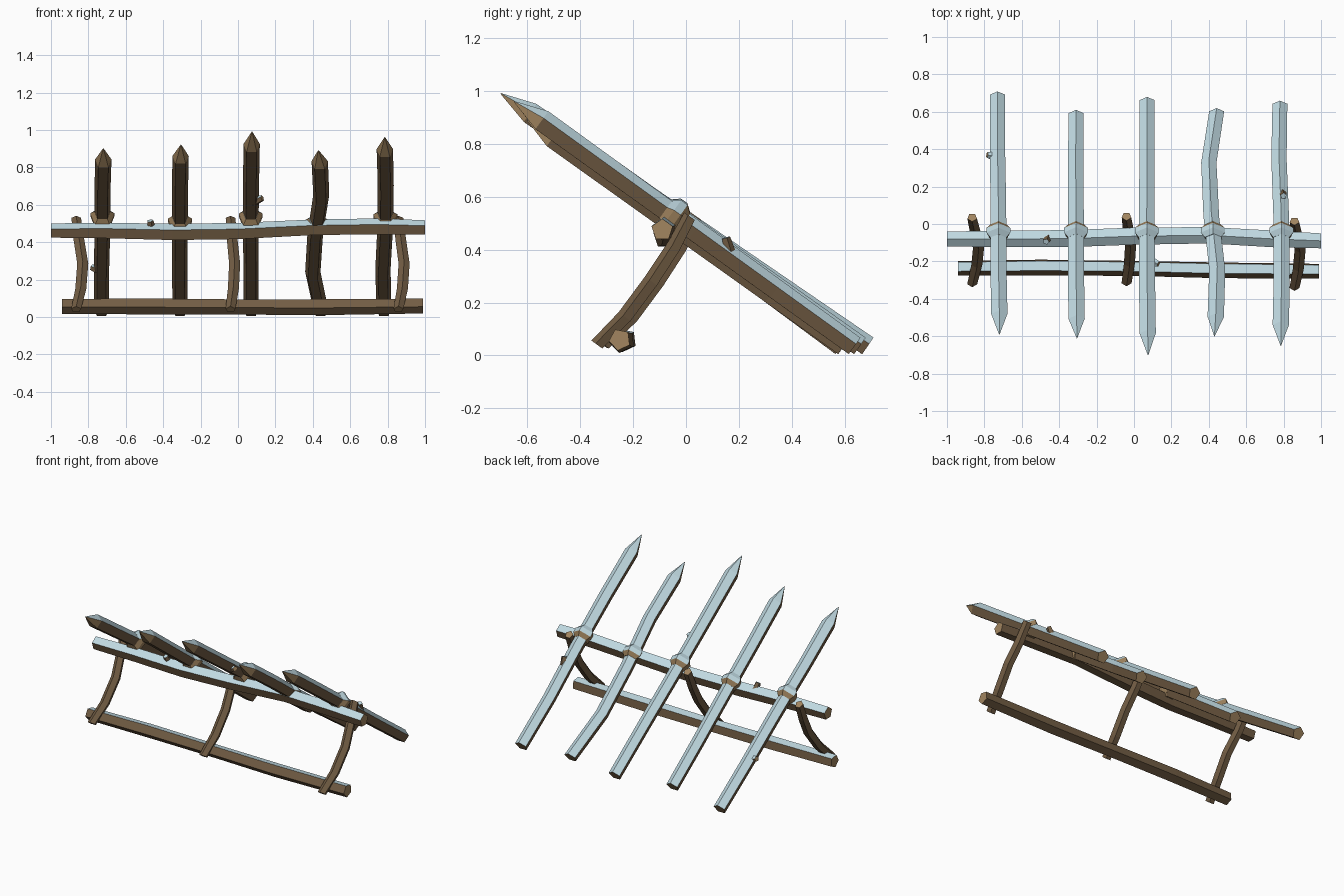
import bpy, bmesh, math
from mathutils import Vector

if "Cube" in bpy.data.objects:
    bpy.data.objects.remove(bpy.data.objects["Cube"])


def material(name, rgb):
    m = bpy.data.materials.new(name)
    m.diffuse_color = (*rgb, 1)
    m.use_nodes = True
    m.node_tree.nodes["Principled BSDF"].inputs["Base Color"].default_value = m.diffuse_color
    return m


WOOD = material("bark brown", (0.17, 0.11, 0.058))
CUT = material("cut wood tan", (0.36, 0.235, 0.115))
SNOW = material("pale snow blue", (0.53, 0.70, 0.76))


def tube(name, pts, radii, twist=0, snow=True, side=0, tip=False, sides=5):
    """Five-sided beam along pts, ridge upward; upward faces get the snow colour."""
    pts = [Vector(p) for p in pts]
    axis = (pts[-1] - pts[0]).normalized()
    ref = Vector((0, 0, 1)) if abs(axis.z) < 0.95 else Vector((0, 1, 0))
    u = axis.cross(ref).normalized()
    v = u.cross(axis)
    bm = bmesh.new()
    rings = []
    for p, r in zip(pts, radii):
        ring = []
        for i in range(sides):
            a = math.radians(90 + twist) + i * math.tau / sides
            ring.append(bm.verts.new(p + (u * math.cos(a) + v * math.sin(a)) * r))
        rings.append(ring)
    last = len(rings) - 2
    for k in range(last + 1):
        for i in range(sides):
            j = (i + 1) % sides
            f = bm.faces.new((rings[k][i], rings[k][j], rings[k + 1][j], rings[k + 1][i]))
            f.material_index = 1 if tip and k == last else side
    for ring in (rings[0], rings[-1]):
        bm.faces.new(ring).material_index = 1
    bmesh.ops.recalc_face_normals(bm, faces=bm.faces)
    bm.normal_update()
    if snow:
        for f in bm.faces:
            if f.normal.z > 0.57:
                f.material_index = 2
    me = bpy.data.meshes.new(name)
    bm.to_mesh(me)
    bm.free()
    for m in (WOOD, CUT, SNOW):
        me.materials.append(m)
    ob = bpy.data.objects.new(name, me)
    bpy.context.collection.objects.link(ob)
    return ob


# Sharpened stakes: x positions along the length, back end y, tip (y, z)
stakes = [
    ((-.73, -.73, -.725, -.725, -.72, -.72), .685, (-.59, .90)),
    ((-.31, -.312, -.31, -.31, -.307, -.305), .585, (-.61, .92)),
    ((.07, .07, .068, .07, .073, .075), .655, (-.70, .99)),
    ((.442, .40, .413, .445, .437, .43), .595, (-.60, .89)),
    ((.78, .775, .787, .79, .785, .785), .635, (-.65, .96)),
]
for n, (xs, y0, (y1, z1)) in enumerate(stakes):
    a, b = Vector((0, y0, .033)), Vector((0, y1, z1))
    pts = []
    for x, t in zip(xs, (0, .23, .47, .71, .92, 1)):
        p = a.lerp(b, t)
        pts.append((x, p.y, p.z))
    tube(f"stake_{n + 1}", pts, (.042, .043, .044, .045, .046, .002), tip=True)

    # Lashing band where the stake crosses the upper rail
    t = (y0 + .045) / (y0 - y1)
    c = a.lerp(b, t)
    c.x = xs[2] + (xs[3] - xs[2]) * (t - .47) / .24
    d = (b - a).normalized()
    tube(f"lashing_{n + 1}", [c + d * s for s in (-.042, -.015, .015, .042)],
         (.045, .067, .067, .045), side=1)

# Upper rail carrying the stakes
tube("upper_rail",
     [(-1, -.08, .458), (-.7, -.08, .458), (-.35, -.078, .45), (0, -.065, .455),
      (.4, -.06, .475), (.75, -.08, .48), (1, -.09, .475)],
     (.042, .046, .048, .048, .046, .047, .042))

# Lower rail resting on the ground
tube("lower_rail",
     [(-.94, -.235, .058), (-.5, -.23, .058), (0, -.235, .055), (.45, -.245, .054), (.99, -.25, .06)],
     (.042, .045, .043, .045, .042), twist=-25)

# Crooked support legs
for n, (x, bend, y) in enumerate(((-.865, .035, .005), (-.04, .022, .01), (.858, .03, -.015))):
    tube(f"support_leg_{n + 1}",
         [(x, y + .03, .525), (x + bend * .4, y - .03, .41), (x + bend, y - .115, .28),
          (x + bend * .7, y - .215, .145), (x, y - .32, .04)],
         (.027, .03, .031, .031, .028), snow=False)

# Small broken branch stubs
stubs = [
    ("stub_stake_left", (-.74, .36, .25), (-.785, .37, .265)),
    ("stub_stake_middle", (.08, -.19, .615), (.13, -.215, .635)),
    ("stub_stake_right", (.79, .17, .37), (.80, .15, .445)),
    ("stub_rail", (-.46, -.07, .46), (-.47, -.095, .515)),
]
for name, p, q in stubs:
    tube(name, [p, q], (.026, .017))
